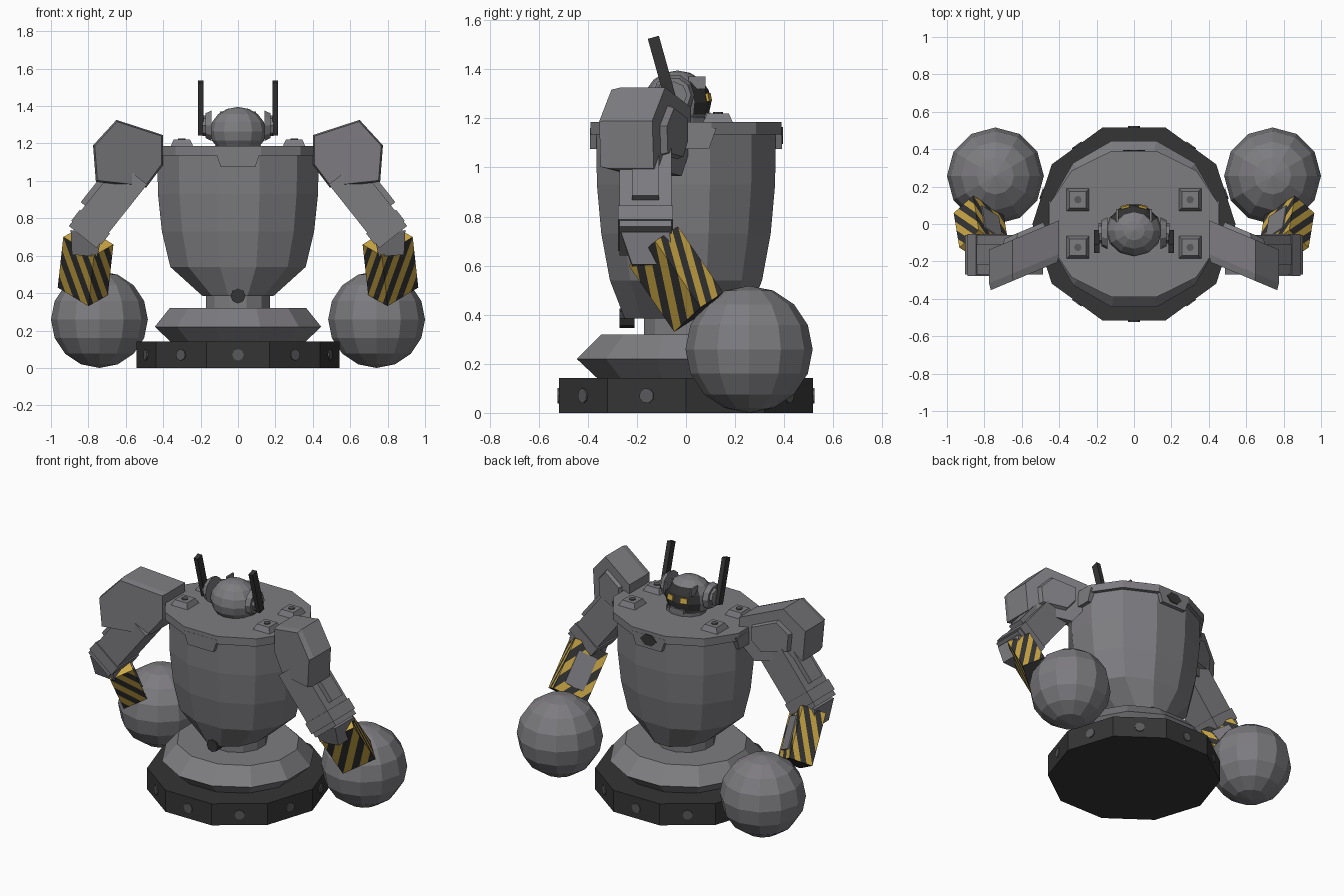
import bpy, bmesh, math
from mathutils import Vector as V, Matrix, Euler

if "Cube" in bpy.data.objects:
    bpy.data.objects.remove(bpy.data.objects["Cube"])

def material(name, c):
    m = bpy.data.materials.new(name)
    m.diffuse_color = (*c, 1)
    m.use_nodes = True
    m.node_tree.nodes["Principled BSDF"].inputs["Base Color"].default_value = m.diffuse_color
    return m

GREY = material("steel grey", (.205, .2, .215))
DARK = material("dark rubber", (.035, .035, .036))
BOLT = material("bolt grey", (.1, .1, .105))
YELLOW = material("hazard yellow", (.6, .39, .06))

def finish(name, bm, *mats, side=1):
    """Turn a bmesh into an object, mirrored in x when side is -1."""
    for v in bm.verts:
        v.co.x *= side
    bmesh.ops.recalc_face_normals(bm, faces=bm.faces)
    me = bpy.data.meshes.new(name)
    bm.to_mesh(me)
    bm.free()
    for m in mats:
        me.materials.append(m)
    ob = bpy.data.objects.new(name, me)
    bpy.context.collection.objects.link(ob)
    return ob

def skin(name, rings, mat, side=1):
    """Closed solid through rings of equal point count."""
    bm = bmesh.new()
    rs = [[bm.verts.new(p) for p in r] for r in rings]
    for a, b in zip(rs, rs[1:]):
        for i in range(len(a)):
            j = (i + 1) % len(a)
            bm.faces.new((a[i], a[j], b[j], b[i]))
    bm.faces.new(rs[0])
    bm.faces.new(rs[-1])
    return finish(name, bm, mat, side=side)

def loft(name, n, phase, profile, mat):
    """Stack of elliptical n-gons given as (z, rx, ry)."""
    ang = [math.radians(phase) + math.tau * i / n for i in range(n)]
    return skin(name, [[(rx * math.cos(t), ry * math.sin(t), z) for t in ang]
                       for z, rx, ry in profile], mat)

def box(name, loc, size, mat, rot=(0, 0, 0), side=1):
    bm = bmesh.new()
    bmesh.ops.create_cube(bm, size=1, matrix=Matrix.LocRotScale(V(loc), Euler(rot), V(size)))
    return finish(name, bm, mat, side=side)

def disc(name, loc, axis, r, depth, n, mat, side=1, r2=None):
    bm = bmesh.new()
    q = V((0, 0, 1)).rotation_difference(V(axis))
    bmesh.ops.create_cone(bm, cap_ends=True, segments=n, radius1=r, radius2=r2 or r,
                          depth=depth, matrix=Matrix.LocRotScale(V(loc), q, V((1, 1, 1))))
    return finish(name, bm, mat, side=side)

def beam(name, a, b, w, h, mat, side=1, across=(0, 1, 0), taper=1):
    """Rectangular bar from a to b, h wide along 'across'."""
    a, b, y = V(a), V(b), V(across)
    x = (b - a).cross(y).normalized()
    ring = lambda p, k: [p + (x * w * i + y * h * j) * k / 2
                         for i, j in ((1, 1), (1, -1), (-1, -1), (-1, 1))]
    return skin(name, [ring(a, 1), ring(b, taper)], mat, side)

# Base, skirt and waist
loft("base", 10, 0, [(0, .543, .543), (.142, .543, .543)], DARK)
for i in range(10):
    t = math.radians(18 + 36 * i)
    d = V((math.cos(t), math.sin(t), 0))
    disc("base_bolt", d * .518 + V((0, 0, .07)), d, .031, .01, 8, BOLT)
K = 1 / math.cos(math.radians(15))
loft("skirt", 12, 15, [(.14, .36 * K, .36 * K), (.22, .445 * K, .445 * K),
                       (.32, .365 * K, .345 * K)], GREY)
loft("waist", 12, 15, [(.3, .172 * K, .172 * K), (.43, .172 * K, .172 * K)], GREY)

# Torso and its collar
loft("torso", 12, 15, [(.385, .19 * K, .25 * K), (.54, .362 * K, .31 * K), (.73, .407 * K, .345 * K),
                       (.93, .428 * K, .363 * K), (1.17, .432 * K, .366 * K)], GREY)
loft("collar", 12, 15, [(1.135, .455 * K, .39 * K), (1.186, .455 * K, .39 * K)], GREY)
for s in (1, -1):
    outline = [(-.165, 1.16), (-.125, 1.075), (.125, 1.075), (.165, 1.16)]
    skin("collar_flap", [[(x * .74, s * y, z) for x, z in outline] for y in (.362, .391)], GREY)
    skin("collar_side_flap", [[(s * x, y * .75, z) for y, z in outline] for x in (.42, .456)], GREY)
    for y in (.13, -.125):
        skin("top_pod", [[(s * .3 + i * r, y + j * r, z) for i, j in
             ((1, 1), (-1, 1), (-1, -1), (1, -1))] for z, r in ((1.18, .063), (1.22, .044))], GREY)
        disc("pod_bolt", (s * .3, y, 1.222), (0, 0, 1), .02, .008, 8, BOLT)
skin("chest_badge", [[(-.06, y, 1.13), (-.025, y, 1.165), (.025, y, 1.165), (.06, y, 1.13),
                      (.025, y, 1.095), (-.025, y, 1.095)] for y in (.389, .396)], DARK)
disc("waist_pin", (0, -.24, .385), (0, 1, 0), .04, .06, 8, DARK)

# Head with dark visor
bm = bmesh.new()
bmesh.ops.create_uvsphere(bm, u_segments=12, v_segments=8, radius=1, matrix=Matrix.LocRotScale(
    V((0, -.035, 1.265)), None, V((.15, .138, .13))))
for f in bm.faces:
    c = f.calc_center_median()
    f.material_index = int(c.y > .035 and 1.2 < c.z < 1.34)
finish("head", bm, GREY, DARK)
loft("neck", 12, 15, [(1.18, .13, .11), (1.205, .12, .1)], BOLT)
box("mouth_guard", (0, .075, 1.212), (.1, .05, .025), GREY)
for s in (1, -1):
    box("eye", (.048, .091, 1.285), (.046, .014, .034), YELLOW, (.2, 0, -.26), s)
    box("brow", (.09, .045, 1.345), (.012, .07, .05), GREY, (0, 0, 0), s)
    disc("ear", (.158, -.05, 1.295), (1, 0, 0), .085, .03, 10, GREY, s, .07)
    disc("ear_cap", (.178, -.05, 1.295), (1, 0, 0), .055, .025, 8, GREY, s)
    beam("antenna", (.2, -.055, 1.25), (.2, -.133, 1.53), .047, .03, DARK, s, (1, 0, 0))

# Arms
HEX = [(.40, 1.245), (.65, 1.326), (.775, 1.19), (.76, .995), (.49, .965), (.40, 1.085)]
T, D = V((.80, -.133, .68)), V((.03, .185, -.27))
E1, E2 = V((.134, .007, .02)), V((-.03, -.10, -.08))
CORNERS = [T + E1, T + E2, T - E1, T - E2]

def wrap(u, v):
    """Map the unrolled sleeve (u 0-4 around, v 0-1 along) into space."""
    i = min(int(u + 1e-5), 3)
    return CORNERS[i].lerp(CORNERS[(i + 1) % 4], u - i) + D * v

def striped_sleeve(side):
    bm = bmesh.new()
    bm.faces.new([bm.verts.new(p) for p in ((0, 0, 0), (4, 0, 0), (4, 1, 0), (0, 1, 0))])
    cuts = [((i, 0, 0), (1, 0, 0)) for i in (1, 2, 3)]
    cuts += [((-k / 4, 0, 0), (-1, 1, 0)) for k in range(-16, 5)]
    for co, no in cuts:
        bmesh.ops.bisect_plane(bm, geom=bm.verts[:] + bm.edges[:] + bm.faces[:],
                               plane_co=co, plane_no=no, dist=1e-5)
    for f in bm.faces:
        c = f.calc_center_median()
        f.material_index = math.floor((c.y - c.x) * 4) % 2
    for v in bm.verts:
        v.co = wrap(v.co.x, v.co.y)
    bmesh.ops.remove_doubles(bm, verts=bm.verts, dist=1e-4)
    bmesh.ops.holes_fill(bm, edges=[e for e in bm.edges if e.is_boundary], sides=0)
    finish("forearm_sleeve", bm, YELLOW, DARK, side=side)

def shoulder_ring(off, k=1):
    return [(.59 + (x - .59) * k, -.1 - .42 * (.19 + (x - .59) * k) + off, 1.14 + (z - 1.14) * k)
            for x, z in HEX]

for s in (1, -1):
    skin("shoulder", [shoulder_ring(-.1, .95), shoulder_ring(-.06), shoulder_ring(.12)], GREY, s)
    skin("shoulder_hatch", [shoulder_ring(.11, .62), shoulder_ring(.145, .55)], GREY, s)
    A, B = V((.56, -.165, 1.04)), V((.83, -.165, .7))
    beam("upper_arm", A, B, .19, .21, GREY, s)
    beam("arm_cuff", A.lerp(B, .76), A.lerp(B, .93), .205, .225, GREY, s)
    beam("elbow", B - V((.02, 0, -.03)), (.82, -.14, .6), .17, .2, GREY, s, taper=.8)
    out = V((.78, 0, .62)) * .095
    beam("arm_panel", A.lerp(B, .2) + out, A.lerp(B, .68) + out, .06, .11, GREY, s)
    striped_sleeve(s)
    # Inner sleeve panel
    n = (-E1 - E2).normalized() * .008
    uv = ((2.22, .18), (2.78, .18), (2.78, .82), (2.22, .82))
    skin("sleeve_panel", [[wrap(*p) + n * k for p in uv] for k in (0, 1)], GREY, s)
    # Ball fist
    bm = bmesh.new()
    bmesh.ops.create_uvsphere(bm, u_segments=12, v_segments=8, radius=.259, matrix=Matrix.LocRotScale(
        V((.741, .257, .259)), None, V((1, 1, 1))))
    finish("ball_fist", bm, GREY, side=s)
